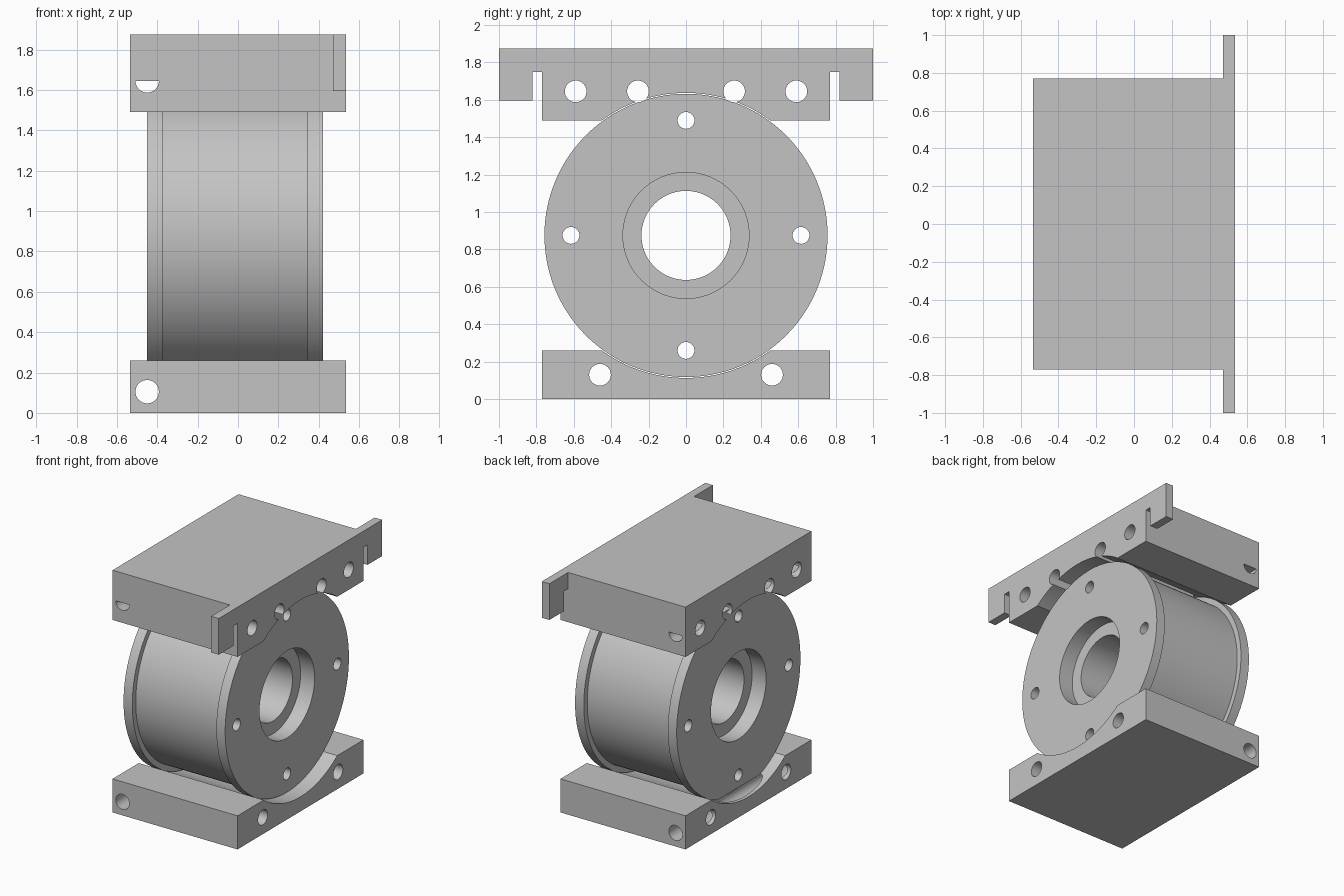
import bpy, bmesh
from math import cos, sin, pi

cube = bpy.data.objects.get("Cube")
if cube:
    bpy.data.objects.remove(cube)

AXIS_Z = 0.875      # height of the spool axis
HOLE_R = 0.058      # cross-drilled holes in the clamps
SMALL_R = 0.045     # bolt holes in the spool

grey = bpy.data.materials.new("machined grey")
grey.use_nodes = True
grey.diffuse_color = (0.55, 0.55, 0.55, 1)
grey.node_tree.nodes["Principled BSDF"].inputs["Base Color"].default_value = (0.55, 0.55, 0.55, 1)


def finish(name, bm):
    bmesh.ops.recalc_face_normals(bm, faces=bm.faces)
    mesh = bpy.data.meshes.new(name)
    bm.to_mesh(mesh)
    bm.free()
    mesh.materials.append(grey)
    obj = bpy.data.objects.new(name, mesh)
    bpy.context.collection.objects.link(obj)
    return obj


def prism(name, outline, axis, start, end):
    """Extrude an outline of (horizontal, z) points along x or y."""
    bm = bmesh.new()

    def place(p, d):
        return (d, p[0], p[1]) if axis == "x" else (p[0], d, p[1])

    a = [bm.verts.new(place(p, start)) for p in outline]
    b = [bm.verts.new(place(p, end)) for p in outline]
    bm.faces.new(a)
    bm.faces.new(b)
    for i in range(len(a)):
        j = (i + 1) % len(a)
        bm.faces.new((a[i], a[j], b[j], b[i]))
    return finish(name, bm)


def rect(h0, h1, z0, z1):
    return [(h0, z0), (h1, z0), (h1, z1), (h0, z1)]


def circle(h, z, r, n=32):
    return [(h + r * cos(2 * pi * i / n), z + r * sin(2 * pi * i / n)) for i in range(n)]


def lower_half(h, z, r, n=16):
    return [(h + r * cos(pi + pi * i / n), z + r * sin(pi + pi * i / n)) for i in range(n + 1)]


def lathe(name, profile, n=128):
    """Revolve a closed (x, radius) profile about the spool axis."""
    bm = bmesh.new()
    rings = [[bm.verts.new((x, r * cos(2 * pi * k / n), AXIS_Z + r * sin(2 * pi * k / n)))
              for x, r in profile] for k in range(n)]
    m = len(profile)
    for k in range(n):
        p, q = rings[k], rings[(k + 1) % n]
        for i in range(m):
            j = (i + 1) % m
            bm.faces.new((p[i], p[j], q[j], q[i]))
    return finish(name, bm)


def cut(obj, outline, axis="x"):
    cutter = prism("cutter", outline, axis, -1.5, 1.5)
    cutter.hide_render = True
    mod = obj.modifiers.new("cut", "BOOLEAN")
    mod.operation = "DIFFERENCE"
    mod.solver = "EXACT"
    mod.object = cutter
    bpy.context.view_layer.objects.active = obj
    bpy.ops.object.modifier_apply(modifier=mod.name)
    bpy.data.objects.remove(cutter)


# Flanged spool with a counterbored centre hole
spool = lathe("spool", [
    (-0.45, 0.337), (-0.45, 0.757), (-0.375, 0.757), (-0.375, 0.715),
    (0.345, 0.715), (0.345, 0.757), (0.42, 0.757), (0.42, 0.337),
    (0.30, 0.337), (0.30, 0.238), (-0.33, 0.238), (-0.33, 0.337)])
for k in range(4):
    cut(spool, circle(0.615 * cos(k * pi / 2), AXIS_Z + 0.615 * sin(k * pi / 2), SMALL_R))

# Clamp blocks with a round seat for the spool
upper = prism("upper_block", rect(-0.77, 0.77, 1.49, 1.875), "x", -0.535, 0.535)
lower = prism("lower_block", rect(-0.77, 0.77, 0, 0.26), "x", -0.535, 0.535)
for block in (upper, lower):
    cut(block, circle(0, AXIS_Z, 0.762, 128))

# Lengthwise holes
for side in (-1, 1):
    cut(lower, circle(side * 0.46, 0.13, HOLE_R))
    cut(upper, circle(side * 0.59, 1.645, HOLE_R))
    for part in (upper, spool):
        cut(part, circle(side * 0.257, 1.645, HOLE_R))

# Crosswise holes, which also nick the rear flange
for part in (upper, spool):
    cut(part, lower_half(-0.45, 1.645, HOLE_R), "y")
for part in (lower, spool):
    cut(part, circle(-0.45, 0.105, HOLE_R), "y")

# Hooked tabs on both sides of the upper block
tabs = []
for side, label in ((-1, "right"), (1, "left")):
    hook = [(0.77, 1.75), (0.82, 1.75), (0.82, 1.595), (1, 1.595), (1, 1.875), (0.77, 1.875)]
    tabs.append(prism(label + "_tab", [(side * y, z) for y, z in hook], "x", 0.47, 0.535))

# Smooth the round surfaces, keep the edges crisp
bpy.ops.object.select_all(action="DESELECT")
for obj in [spool, upper, lower] + tabs:
    obj.select_set(True)
bpy.context.view_layer.objects.active = spool
bpy.ops.object.shade_smooth_by_angle(angle=pi / 6)
